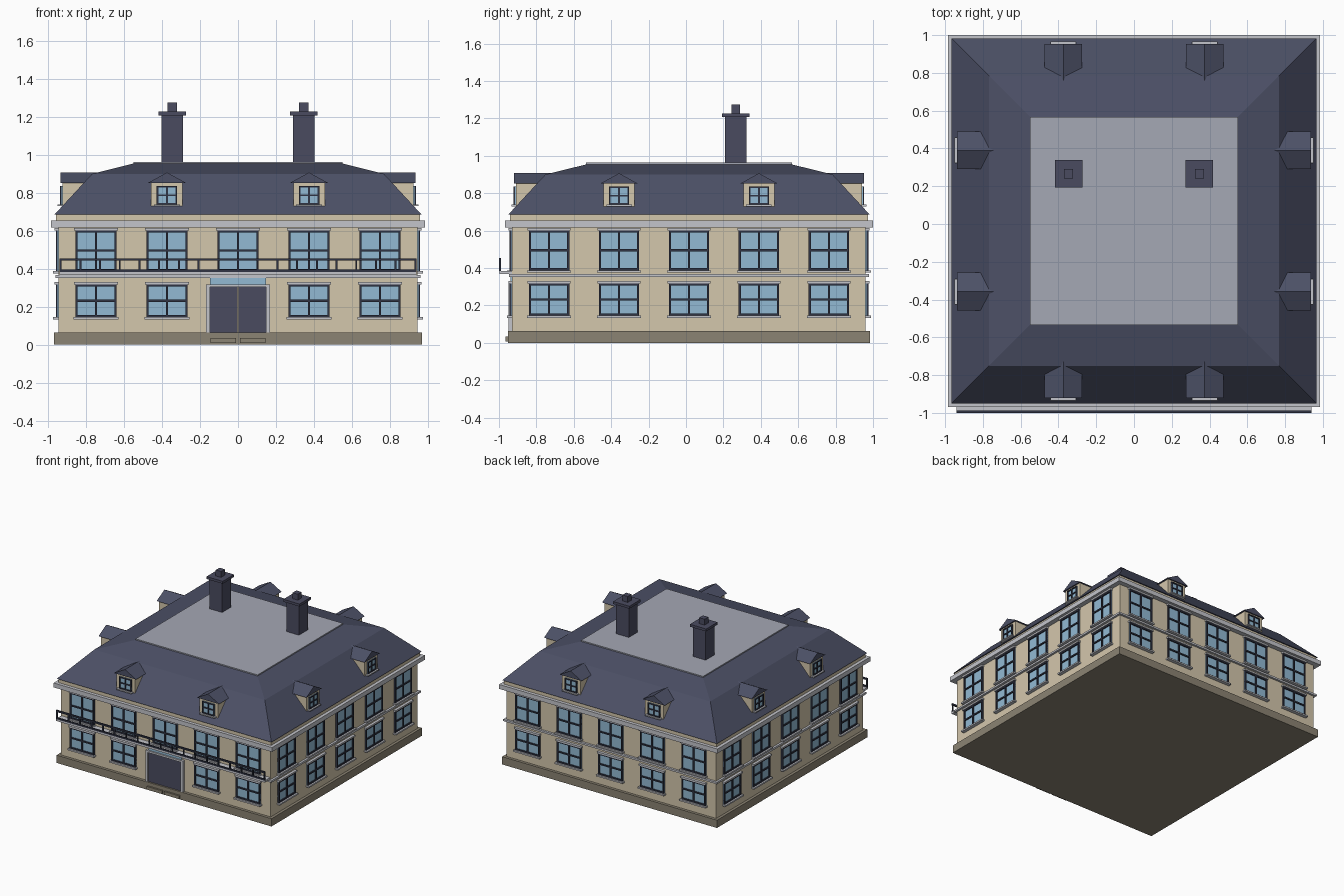
import bpy, bmesh, math
from mathutils import Matrix, Vector

if "Cube" in bpy.data.objects:
    bpy.data.objects.remove(bpy.data.objects["Cube"])

CY = 0.016  # house centre in y; the balcony takes up the extra depth at the front


def material(name, rgb):
    m = bpy.data.materials.new(name)
    lin = [(c / 255 / 12.92) if c < 10 else ((c / 255 + 0.055) / 1.055) ** 2.4 for c in rgb]
    m.diffuse_color = (*lin, 1)
    m.use_nodes = True
    m.node_tree.nodes["Principled BSDF"].inputs["Base Color"].default_value = m.diffuse_color
    return m


WALL = material("cream_wall", (212, 199, 172))
STONE = material("pale_stone", (196, 197, 203))
BASE = material("brown_stone", (139, 131, 115))
ROOF = material("slate_roof", (76, 80, 102))
DARK = material("slate_dark", (74, 75, 96))
FRAME = material("window_frame", (48, 52, 68))
GLASS = material("blue_glass", (146, 186, 212))
DECK = material("grey_deck", (165, 168, 181))


def finish(name, bm, mat, side=0):
    """Turn a mesh into an object, rotated onto one of the four sides."""
    bm.transform(Matrix.Translation((0, CY, 0)) @ Matrix.Rotation(side * math.pi / 2, 4, 'Z'))
    bmesh.ops.recalc_face_normals(bm, faces=bm.faces)
    me = bpy.data.meshes.new(name)
    bm.to_mesh(me)
    bm.free()
    me.materials.append(mat)
    ob = bpy.data.objects.new(name, me)
    bpy.context.collection.objects.link(ob)
    return ob


def boxes(name, mat, items, side=0):
    """Each item is (x0, x1, out0, out1, z0, z1); 'out' is distance from centre towards the front."""
    bm = bmesh.new()
    for x0, x1, d0, d1, z0, z1 in items:
        m = Matrix.Translation(((x0 + x1) / 2, -(d0 + d1) / 2, (z0 + z1) / 2))
        bmesh.ops.create_cube(bm, size=1, matrix=m @ Matrix.Diagonal((x1 - x0, d1 - d0, z1 - z0, 1)))
    return finish(name, bm, mat, side)


def slab(name, mat, half, z0, z1):
    return boxes(name, mat, [(-half, half, -half, half, z0, z1)])


def window_bars(x, half, z0, z1, d0, d1, t):
    """Outer frame plus a cross of glazing bars."""
    zm = (z0 + z1) / 2
    bars = [(x + c - t / 2, x + c + t / 2, d0, d1, z0, z1) for c in (-half + t / 2, 0, half - t / 2)]
    bars += [(x - half, x + half, d0, d1, c - t / 2, c + t / 2) for c in (z0 + t / 2, zm, z1 - t / 2)]
    return bars


# Main body
slab("plinth", BASE, 0.968, 0, 0.063)
slab("walls", WALL, 0.945, 0.063, 0.655)
slab("string_course", STONE, 0.962, 0.352, 0.367)
slab("cornice", STONE, 0.984, 0.617, 0.653)
slab("attic_band", WALL, 0.958, 0.653, 0.686)
slab("roof_deck", DECK, 0.55, 0.95, 0.963)

# Two-pitch hipped roof from stacked square rings
bm = bmesh.new()
rings = []
for half, z in ((0.967, 0.685), (0.768, 0.9), (0.55, 0.954)):
    rings.append([bm.verts.new((sx * half, sy * half, z))
                  for sx, sy in ((-1, -1), (1, -1), (1, 1), (-1, 1))])
for low, high in zip(rings, rings[1:]):
    for i in range(4):
        j = (i + 1) % 4
        bm.faces.new((low[i], low[j], high[j], high[i]))
bm.faces.new(rings[0])
bm.faces.new(rings[-1])
finish("roof", bm, ROOF)

# Windows and dormers on all four sides
COLUMNS = [-0.748, -0.374, 0, 0.374, 0.748]
ROWS = [(0.145, 0.318), (0.388, 0.602)]
for side, label in enumerate(("front", "right", "back", "left")):
    glass, bars, trim = [], [], []
    for row, (z0, z1) in enumerate(ROWS):
        for x in COLUMNS:
            if side == 0 and row == 0 and x == 0:
                continue  # the door goes here
            glass.append((x - 0.108, x + 0.108, 0.93, 0.95, z0, z1))
            bars += window_bars(x, 0.108, z0, z1, 0.93, 0.959, 0.011)
            trim.append((x - 0.118, x + 0.118, 0.93, 0.973, z0 - 0.012, z0))
            trim.append((x - 0.115, x + 0.115, 0.93, 0.966, z1, z1 + 0.013))
    boxes(label + "_window_glass", GLASS, glass, side)
    boxes(label + "_window_frames", FRAME, bars, side)
    boxes(label + "_window_trim", STONE, trim, side)

    body, glass, bars, sills = [], [], [], []
    bm = bmesh.new()
    for x in (-0.374, 0.374):
        body.append((x - 0.083, x + 0.083, 0.79, 0.925, 0.727, 0.856))
        glass.append((x - 0.054, x + 0.054, 0.92, 0.93, 0.738, 0.836))
        bars += window_bars(x, 0.054, 0.738, 0.836, 0.92, 0.937, 0.009)
        sills.append((x - 0.068, x + 0.068, 0.92, 0.95, 0.73, 0.739))
        # Gabled dormer roof as an extruded triangle
        ends = [[bm.verts.new((x + dx, -d, z)) for dx, z in ((-0.1, 0.852), (0.1, 0.852), (0, 0.907))]
                for d in (0.936, 0.74)]
        f, b = ends
        bm.faces.new(f)
        bm.faces.new(b)
        for i in range(3):
            j = (i + 1) % 3
            bm.faces.new((f[i], f[j], b[j], b[i]))
    finish(label + "_dormer_roofs", bm, ROOF, side)
    boxes(label + "_dormer_bodies", WALL, body, side)
    boxes(label + "_dormer_glass", GLASS, glass, side)
    boxes(label + "_dormer_frames", FRAME, bars, side)
    boxes(label + "_dormer_sills", STONE, sills, side)

# Front door with surround, transom and two steps
boxes("door_leaves", DARK, [(s * 0.075 - 0.073, s * 0.075 + 0.073, 0.93, 0.955, 0.06, 0.303) for s in (-1, 1)])
boxes("door_surround", STONE, [(-0.168, -0.148, 0.93, 0.966, 0.06, 0.318),
                               (0.148, 0.168, 0.93, 0.966, 0.06, 0.318),
                               (-0.168, 0.168, 0.93, 0.966, 0.303, 0.318)])
boxes("door_transom", GLASS, [(-0.148, 0.148, 0.93, 0.955, 0.318, 0.352)])
boxes("door_steps", BASE, [(s * 0.078 - 0.068, s * 0.078 + 0.068, 0.94, 0.982, 0.008, 0.034) for s in (-1, 1)])

# Balcony floor and railing
boxes("balcony_floor", STONE, [(-0.94, 0.94, 0.93, 1.014, 0.367, 0.383)])
rail = [(-0.94, 0.94, 1.004, 1.016, 0.442, 0.455), (-0.94, 0.94, 1.004, 1.016, 0.383, 0.395)]
for i in range(19):
    x = -0.934 + i * 1.868 / 18
    rail.append((x - 0.005, x + 0.005, 1.005, 1.015, 0.383, 0.45))
boxes("balcony_railing", FRAME, rail)

# Chimneys: shaft, cap and pot
for s, label in ((-1, "left"), (1, "right")):
    x, d = s * 0.346, -0.25
    boxes(label + "_chimney", DARK, [(x - h, x + h, d - h, d + h, z0, z1) for h, z0, z1 in
                                     ((0.057, 0.94, 1.207), (0.073, 1.207, 1.227), (0.024, 1.227, 1.275))])
